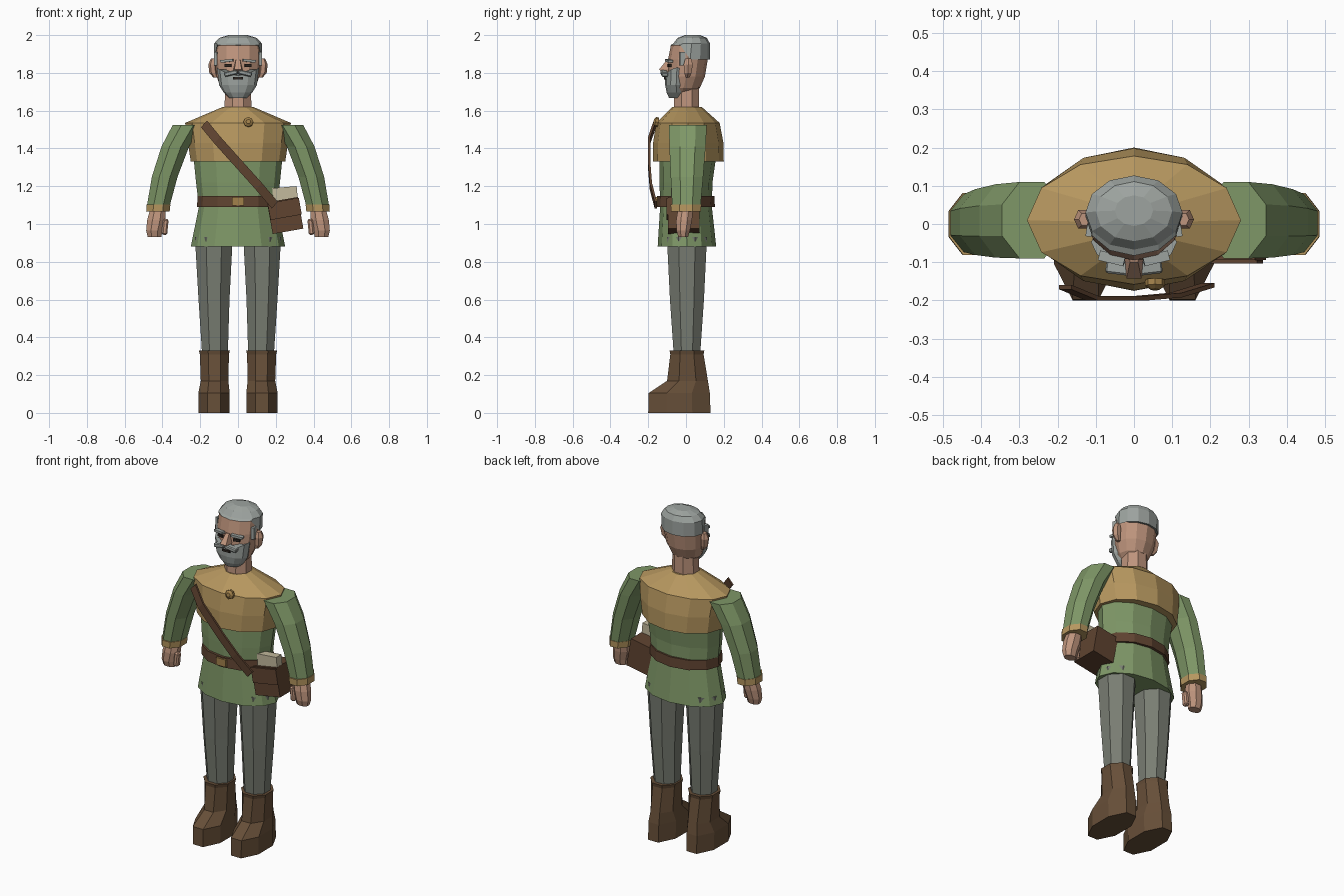
import bpy, bmesh, math
from mathutils import Vector, Matrix

if "Cube" in bpy.data.objects:
    bpy.data.objects.remove(bpy.data.objects["Cube"])


def material(name, r, g, b):
    m = bpy.data.materials.new(name)
    m.diffuse_color = (r, g, b, 1)
    m.use_nodes = True
    m.node_tree.nodes["Principled BSDF"].inputs["Base Color"].default_value = m.diffuse_color
    return m


GREEN = material("tunic green", .21, .31, .135)
OCHRE = material("ochre cloth", .47, .31, .115)
GREY = material("trouser grey", .19, .205, .17)
BOOT = material("boot brown", .135, .078, .04)
LEATHER = material("leather brown", .115, .057, .03)
SKIN = material("skin", .52, .30, .205)
HAIR = material("hair grey", .34, .37, .35)
PAPER = material("paper cream", .55, .49, .34)
DARK = material("dark", .025, .018, .014)
BRASS = material("brass", .36, .22, .07)


def finish(name, bm, mat):
    bmesh.ops.recalc_face_normals(bm, faces=bm.faces)
    me = bpy.data.meshes.new(name)
    bm.to_mesh(me)
    bm.free()
    me.materials.append(mat)
    ob = bpy.data.objects.new(name, me)
    bpy.context.collection.objects.link(ob)
    return ob


def skin_rings(name, rings, mat):
    """Joins closed rings of points into a capped solid."""
    bm = bmesh.new()
    vs = [[bm.verts.new(p) for p in r] for r in rings]
    n = len(rings[0])
    for a, b in zip(vs, vs[1:]):
        for i in range(n):
            j = (i + 1) % n
            bm.faces.new((a[i], a[j], b[j], b[i]))
    bm.faces.new(vs[0])
    bm.faces.new(vs[-1])
    return finish(name, bm, mat)


def loft(name, rows, mat, n=12, half=False, s=1, shape=None):
    """Rows are (z, centre x, centre y, half width, half depth)."""
    off = math.pi / n if half else 0
    k = 1 / math.cos(off)
    rings = []
    for row, (z, cx, cy, rx, ry) in enumerate(rows):
        ring = []
        for i in range(n):
            a = 2 * math.pi * i / n + off
            p = Vector((s * (cx + rx * k * math.cos(a)), cy + ry * k * math.sin(a), z))
            ring.append(shape(p, row) if shape else p)
        rings.append(ring)
    return skin_rings(name, rings, mat)


def box(name, c, size, mat, rot=(0, 0, 0), bevel=0):
    bm = bmesh.new()
    bmesh.ops.create_cube(bm, size=1)
    bmesh.ops.scale(bm, vec=size, verts=bm.verts)
    if bevel:
        bmesh.ops.bevel(bm, geom=bm.edges[:], offset=bevel, segments=1, affect='EDGES')
    turn = Matrix.Rotation(rot[2], 3, 'Z') @ Matrix.Rotation(rot[1], 3, 'Y') @ Matrix.Rotation(rot[0], 3, 'X')
    bmesh.ops.rotate(bm, matrix=turn, verts=bm.verts)
    bmesh.ops.translate(bm, vec=c, verts=bm.verts)
    return finish(name, bm, mat)


# Tunic, belt and shoulder cape
loft("tunic", [(.88, 0, .005, .25, .155), (1.09, 0, 0, .207, .137),
               (1.22, 0, 0, .222, .14), (1.36, 0, .01, .236, .15), (1.5, 0, .01, .2, .13)], GREEN)
loft("belt", [(1.09, 0, -.002, .217, .155), (1.148, 0, -.002, .214, .152)], LEATHER)
loft("shoulder_cape", [(1.33, 0, .0125, .25, .1875), (1.43, 0, .012, .265, .186),
                       (1.535, 0, .01, .28, .168), (1.62, 0, .005, .08, .078)], OCHRE)
box("buckle", (0, -.157, 1.12), (.064, .012, .044), BRASS)

# Brooch
ob = loft("brooch", [(-.012, 0, 0, .026, .026), (.004, 0, 0, .026, .026), (.014, 0, 0, .012, .012)], BRASS, 8)
ob.data.transform(Matrix.Translation((.055, -.158, 1.54)) @ Matrix.Rotation(math.radians(80), 4, 'X'))

# Diagonal strap
path = [(-.18, -.165, 1.53), (-.11, -.194, 1.445), (.02, -.194, 1.3), (.11, -.186, 1.2), (.195, -.16, 1.1)]
across = Vector((.66, 0, .75)) * .024
thick = Vector((0, .006, 0))
skin_rings("strap", [[Vector(p) + across - thick, Vector(p) + across + thick,
                      Vector(p) - across + thick, Vector(p) - across - thick] for p in path], LEATHER)

# Satchel with papers
tilt = (0, math.radians(-10), 0)
box("satchel", (.25, -.012, 1.045), (.165, .165, .17), LEATHER, tilt)
box("satchel_flap", (.247, -.099, 1.08), (.168, .009, .09), LEATHER, tilt)
box("papers", (.25, -.055, 1.145), (.13, .05, .1), PAPER, (0, math.radians(-5), 0))

for s, side in ((-1, "right"), (1, "left")):
    # Legs and boots
    loft(side + "_trouser_leg", [(.31, .122, .005, .068, .07), (.6, .127, .005, .082, .09),
                                 (.93, .128, .005, .1, .106)], GREY, 8, True, s)
    loft(side + "_boot", [(0, .127, -.035, .081, .165), (.105, .127, -.036, .083, .162),
                          (.17, .124, .008, .073, .108), (.31, .125, .005, .077, .088),
                          (.33, .125, .005, .082, .092)], BOOT, 8, True, s)
    # Sleeves, cuffs and hands
    loft(side + "_sleeve", [(1.09, .423, .002, .06, .075), (1.25, .388, .005, .068, .086),
                            (1.41, .332, .008, .073, .096), (1.525, .267, .01, .078, .1)], GREEN, 8, True, s)
    loft(side + "_cuff", [(1.065, .424, 0, .062, .08), (1.103, .421, 0, .063, .081)], OCHRE, 8, True, s)
    loft(side + "_hand", [(.932, .442, -.015, .036, .026), (.965, .443, -.015, .043, .036),
                          (1.02, .433, -.01, .048, .042), (1.075, .424, -.003, .042, .04)], SKIN, 8, True, s)
    box(side + "_thumb", (s * .386, -.025, .985), (.03, .035, .085), SKIN, (0, s * -.1, 0), .008)
    # Ears and face details
    loft(side + "_ear", [(1.775, .118, .008, .012, .012), (1.8, .13, .01, .022, .022),
                         (1.845, .135, .012, .022, .028), (1.875, .13, .012, .014, .018)], SKIN, 6, False, s)
    turn = s * .24
    box(side + "_eye", (s * .053, -.088, 1.84), (.036, .014, .015), DARK, (0, 0, turn))
    box(side + "_brow", (s * .058, -.09, 1.864), (.068, .026, .013), HAIR, (0, s * .1, turn))
    box(side + "_moustache", (s * .037, -.115, 1.798), (.072, .035, .024), HAIR, (0, s * .22, s * .12), .005)
    box(side + "_sideburn", (s * .117, -.018, 1.875), (.016, .03, .07), HAIR, (0, 0, s * .15))

# Neck and head
loft("neck", [(1.58, 0, .002, .072, .068), (1.74, 0, .005, .068, .064)], SKIN, 8, True)
loft("head", [(1.675, 0, -.03, .045, .05), (1.72, 0, -.012, .09, .085), (1.78, 0, 0, .113, .1),
              (1.87, 0, .01, .123, .105), (1.945, 0, .018, .12, .098), (1.98, 0, .025, .07, .06)], SKIN)


# Hair cap with a raised front hairline
def hairline(p, row):
    if row == 0 and p.y < .02:
        p.z = 1.947
    return p


loft("hair", [(1.872, 0, .022, .127, .105), (1.955, 0, .03, .127, .097),
              (1.985, 0, .033, .1, .078), (2, 0, .035, .05, .04)], HAIR, shape=hairline)


# Beard rising toward the ears
def beard_edge(p, row):
    if row == 3:
        p.z += .035 * (abs(p.x) / .1) ** 2
    return p


loft("beard", [(1.668, 0, -.045, .048, .045), (1.695, 0, -.05, .075, .052), (1.735, 0, -.052, .1, .058),
               (1.785, 0, -.048, .112, .064)], HAIR, shape=beard_edge)
box("mouth", (0, -.112, 1.771), (.052, .01, .012), DARK)

# Nose wedge
skin_rings("nose", [[Vector((-w, -.07, z)), Vector((w, -.07, z)), Vector((w * .75, y, z)), Vector((-w * .75, y, z))]
                    for z, w, y in ((1.802, .022, -.118), (1.818, .026, -.143), (1.87, .014, -.1))], SKIN)
